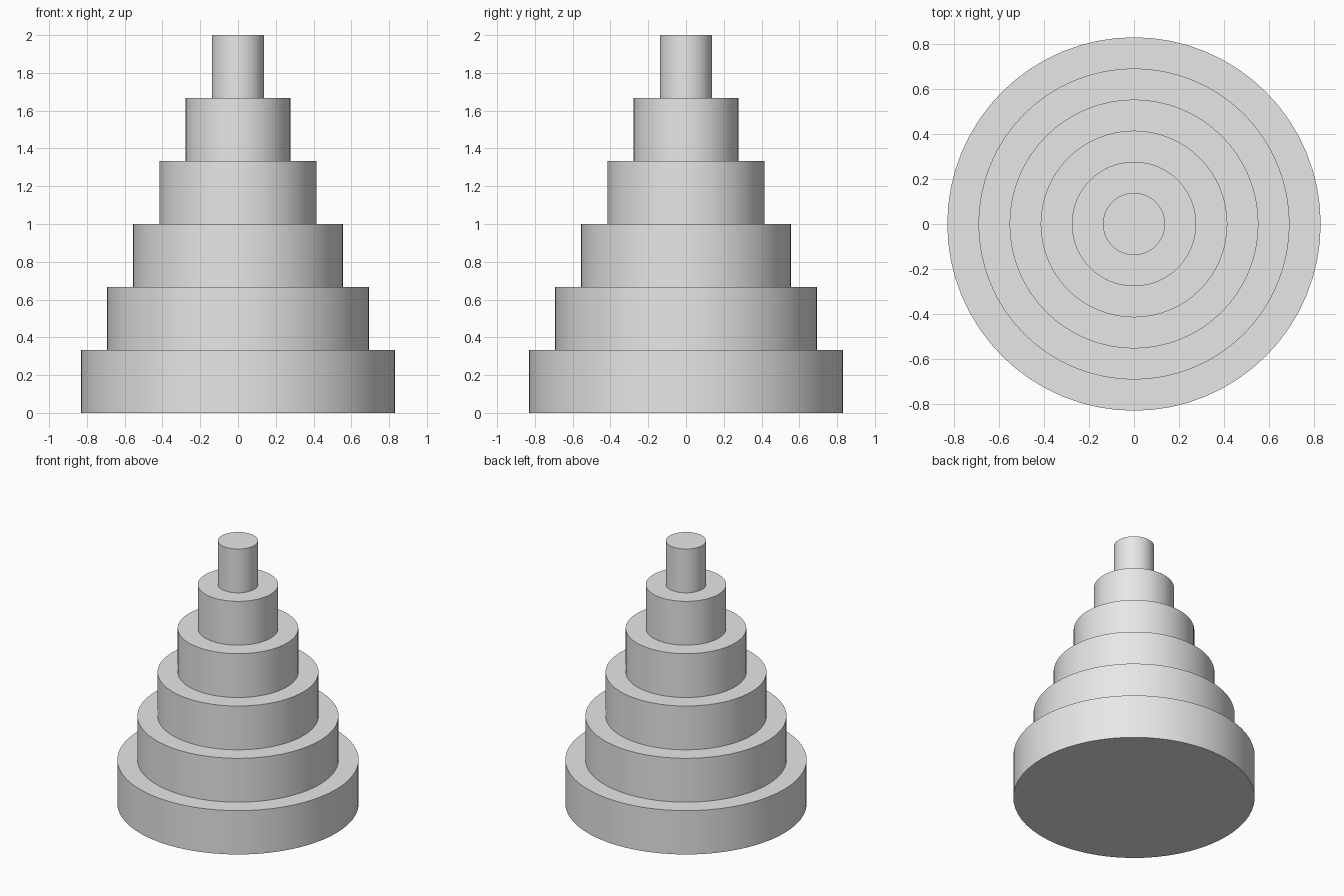
import bpy
import math

cube = bpy.data.objects.get("Cube")
if cube:
    bpy.data.objects.remove(cube, do_unlink=True)

TIERS = 6
HEIGHT = 2 / TIERS
BASE_RADIUS = 0.832

# One grey for the whole tower
grey = bpy.data.materials.new("light_grey")
grey.use_nodes = True
colour = (0.8, 0.8, 0.8, 1)
grey.diffuse_color = colour
grey.node_tree.nodes["Principled BSDF"].inputs["Base Color"].default_value = colour


def add_tier(index):
    """A round tier, each narrower by an equal step than the one below."""
    bpy.ops.mesh.primitive_cylinder_add(
        vertices=64,
        radius=BASE_RADIUS * (TIERS - index) / TIERS,
        depth=HEIGHT,
        location=(0, 0, HEIGHT * (index + 0.5)),
    )
    tier = bpy.context.object
    tier.name = f"tier_{index + 1}"
    tier.data.materials.append(grey)
    bpy.ops.object.shade_smooth_by_angle(angle=math.radians(30))


# Stacked tiers from the base up to the top post
for i in range(TIERS):
    add_tier(i)
